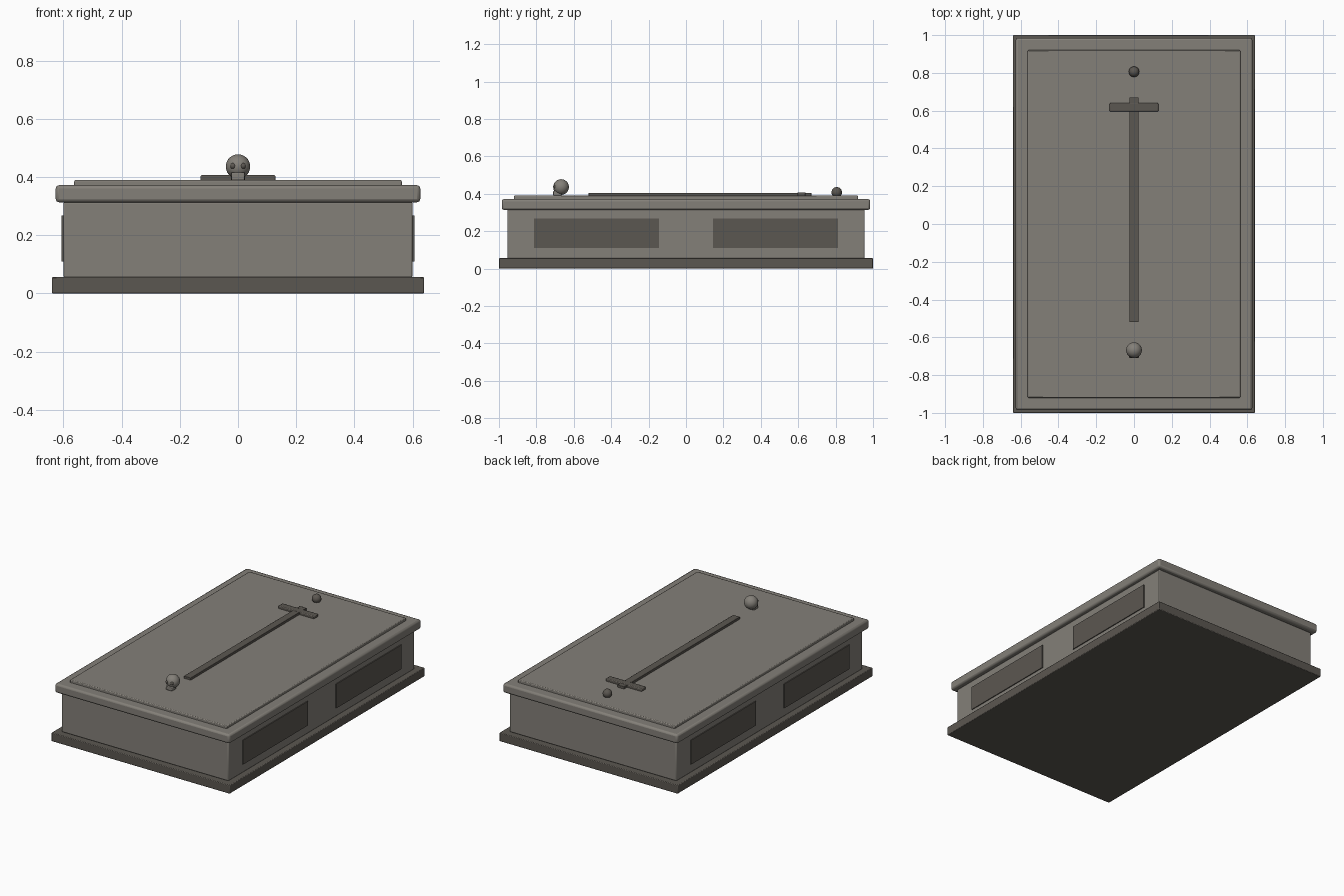
import bpy
import math

if "Cube" in bpy.data.objects:
    bpy.data.objects.remove(bpy.data.objects["Cube"], do_unlink=True)


def material(name, rgb):
    mat = bpy.data.materials.new(name)
    mat.use_nodes = True
    color = (*rgb, 1)
    mat.diffuse_color = color
    bsdf = mat.node_tree.nodes["Principled BSDF"]
    bsdf.inputs["Base Color"].default_value = color
    bsdf.inputs["Roughness"].default_value = 0.9
    return mat


stone = material("stone", (0.23, 0.215, 0.19))
dark_stone = material("dark stone", (0.105, 0.095, 0.082))


def box(name, x, y, z, mat, bevel=0.0):
    """Box from (min, max) ranges with optionally rounded edges."""
    ranges = (x, y, z)
    bpy.ops.mesh.primitive_cube_add(size=1, location=[(a + b) / 2 for a, b in ranges])
    obj = bpy.context.object
    obj.name = name
    obj.scale = [b - a for a, b in ranges]
    bpy.ops.object.transform_apply(location=False, rotation=False, scale=True)
    obj.data.materials.append(mat)
    if bevel:
        mod = obj.modifiers.new("edge_round", "BEVEL")
        mod.width = bevel
        mod.segments = 2
        bpy.ops.object.shade_smooth_by_angle(angle=math.radians(40))
    return obj


def ball(name, location, radius, mat):
    bpy.ops.mesh.primitive_uv_sphere_add(segments=24, ring_count=14, radius=radius, location=location)
    obj = bpy.context.object
    obj.name = name
    obj.data.materials.append(mat)
    bpy.ops.object.shade_smooth()
    return obj


def slab(name, half_x, half_y, z, mat, bevel):
    return box(name, (-half_x, half_x), (-half_y, half_y), z, mat, bevel)


# Stacked tomb body
slab("plinth", 0.64, 1.0, (0, 0.056), dark_stone, 0.004)
slab("chest", 0.6, 0.955, (0.054, 0.315), stone, 0.006)
slab("lid", 0.627, 0.985, (0.313, 0.372), stone, 0.012)
slab("raised_lid_panel", 0.563, 0.92, (0.365, 0.39), stone, 0.005)

# Recess-like panels on both long sides
for side, sx in (("left", 1), ("right", -1)):
    for end, sy in (("front", -1), ("back", 1)):
        x = sorted((sx * 0.59, sx * 0.606))
        y = sorted((sy * 0.145, sy * 0.813))
        box(f"{side}_{end}_panel", x, y, (0.11, 0.267), dark_stone)

# Sword carved on the lid
box("sword_blade", (-0.024, 0.024), (-0.52, 0.67), (0.385, 0.405), dark_stone, 0.002)
box("sword_guard", (-0.129, 0.129), (0.595, 0.64), (0.385, 0.407), dark_stone, 0.005)
ball("sword_pommel", (0, 0.806, 0.408), 0.028, dark_stone)

# Skull at the foot end
ball("skull", (0, -0.668, 0.436), 0.042, stone)
box("skull_jaw", (-0.023, 0.023), (-0.71, -0.665), (0.389, 0.416), stone, 0.004)
for side, sx in (("left", 1), ("right", -1)):
    ball(f"{side}_eye_socket", (sx * 0.017, -0.7, 0.438), 0.0105, dark_stone)
